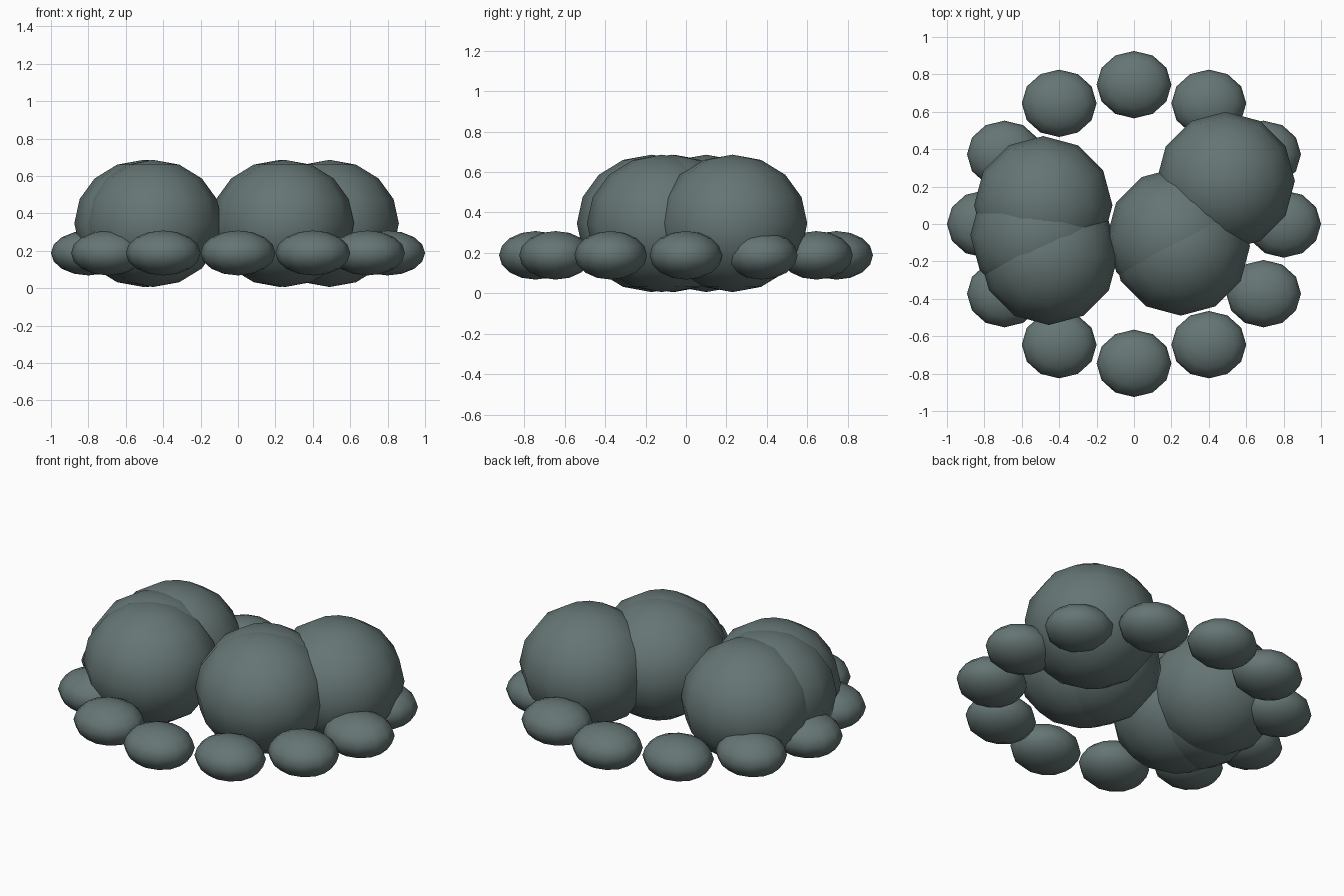
import bpy
import math

# Remove the default cube
if "Cube" in bpy.data.objects:
    bpy.data.objects.remove(bpy.data.objects["Cube"], do_unlink=True)

# Single slate grey-green colour
COLOUR = (0.13, 0.18, 0.175, 1.0)
slate = bpy.data.materials.new("slate_grey")
slate.use_nodes = True
slate.diffuse_color = COLOUR
bsdf = slate.node_tree.nodes["Principled BSDF"]
bsdf.inputs["Base Color"].default_value = COLOUR
bsdf.inputs["Roughness"].default_value = 0.9


def puff(name, centre, radii):
    """Smooth low-poly ellipsoid."""
    bpy.ops.mesh.primitive_uv_sphere_add(segments=12, ring_count=8, radius=1, location=centre)
    obj = bpy.context.object
    obj.name = name
    obj.scale = radii
    bpy.ops.object.transform_apply(location=False, rotation=False, scale=True)
    bpy.ops.object.shade_smooth()
    obj.data.materials.append(slate)
    return obj


# Large billows: three merged on the right side, three on the left
billows = {
    "right_front_billow": (-0.455, -0.17),
    "right_middle_billow": (-0.505, -0.06),
    "right_back_billow": (-0.485, 0.10),
    "left_front_billow": (0.25, -0.12),
    "left_middle_billow": (0.225, -0.07),
    "left_back_billow": (0.49, 0.23),
}
for name, (x, y) in billows.items():
    puff(name, (x, y, 0.346), (0.37, 0.37, 0.34))

# Oval ring of flattened small puffs
COUNT = 12
for i in range(COUNT):
    a = math.tau * i / COUNT
    puff(f"ring_puff_{i + 1}", (0.8 * math.cos(a), 0.745 * math.sin(a), 0.188), (0.2, 0.18, 0.12))
